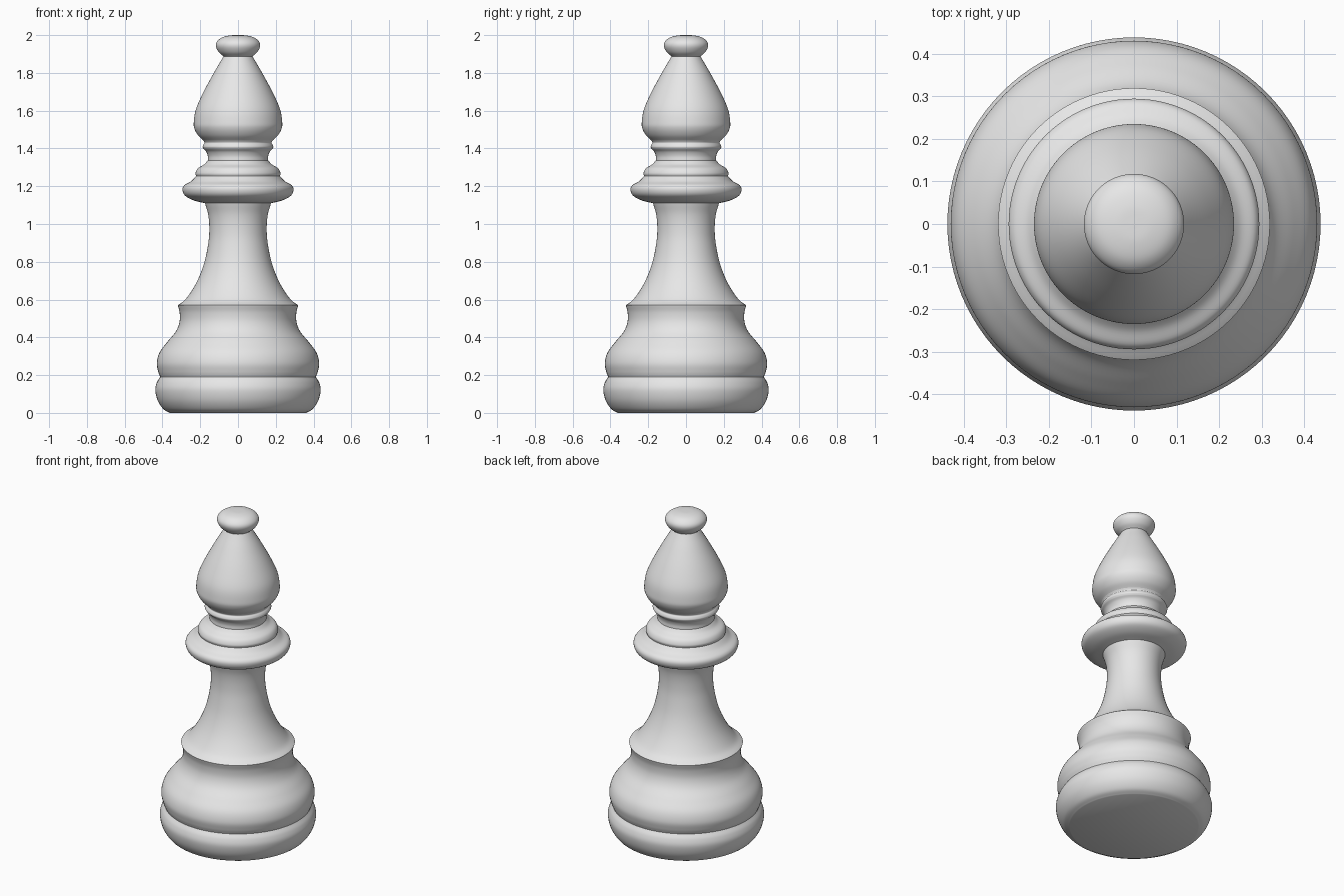
import bpy, bmesh, math
from mathutils import Vector

if "Cube" in bpy.data.objects:
    bpy.data.objects.remove(bpy.data.objects["Cube"])

SEGMENTS = 96
STEPS = 6

grey = bpy.data.materials.new("plain_grey")
grey.diffuse_color = (0.8, 0.8, 0.8, 1)
grey.use_nodes = True
grey.node_tree.nodes["Principled BSDF"].inputs["Base Color"].default_value = grey.diffuse_color


def smooth_curve(pts):
    """Catmull-Rom curve through (radius, height) points."""
    p = [Vector(q) for q in pts]
    p = [2 * p[0] - p[1]] + p + [2 * p[-1] - p[-2]]
    out = []
    for a, b, c, d in zip(p, p[1:], p[2:], p[3:]):
        for i in range(STEPS):
            t = i / STEPS
            out.append(0.5 * (2 * b + (c - a) * t + (2 * a - 5 * b + 4 * c - d) * t * t
                              + (3 * b - a - 3 * c + d) * t ** 3))
    return out + [p[-2]]


def lathe(name, *sections):
    """Spin smooth sections about z; creases stay where sections meet."""
    bm = bmesh.new()
    for pts in sections:
        curve = smooth_curve(pts) if len(pts) > 2 else [Vector(q) for q in pts]
        verts = [bm.verts.new((max(q.x, 0), 0, q.y)) for q in curve]
        edges = [bm.edges.new(e) for e in zip(verts, verts[1:])]
        bmesh.ops.spin(bm, geom=verts + edges, cent=(0, 0, 0), axis=(0, 0, 1),
                       angle=2 * math.pi, steps=SEGMENTS)
    bmesh.ops.remove_doubles(bm, verts=bm.verts, dist=0.0003)
    bmesh.ops.recalc_face_normals(bm, faces=bm.faces)
    # open shells: make sure the normals point away from the axis
    if sum((f.normal.x * f.calc_center_median().x + f.normal.y * f.calc_center_median().y)
           * f.calc_area() for f in bm.faces) < 0:
        bmesh.ops.reverse_faces(bm, faces=bm.faces)
    mesh = bpy.data.meshes.new(name)
    bm.to_mesh(mesh)
    bm.free()
    mesh.materials.append(grey)
    ob = bpy.data.objects.new(name, mesh)
    bpy.context.collection.objects.link(ob)
    bpy.ops.object.select_all(action='DESELECT')
    ob.select_set(True)
    bpy.context.view_layer.objects.active = ob
    bpy.ops.object.shade_smooth_by_angle(angle=math.radians(28))


# Foot ring and bulging base
lathe("base",
      [(0, 0), (0.36, 0)],
      [(0.36, 0), (0.395, 0.02), (0.425, 0.065), (0.438, 0.12), (0.43, 0.16), (0.412, 0.19)],
      [(0.412, 0.19), (0.423, 0.22), (0.43, 0.265), (0.415, 0.32), (0.375, 0.375),
       (0.33, 0.43), (0.31, 0.48), (0.309, 0.53), (0.319, 0.57)])

# Concave stem
lathe("stem",
      [(0.319, 0.57), (0.275, 0.605), (0.22, 0.69), (0.18, 0.79), (0.157, 0.90),
       (0.152, 0.98), (0.158, 1.05), (0.175, 1.11)])

# Wide collar with a smaller ring on top
lathe("collar",
      [(0.175, 1.11), (0.235, 1.125), (0.28, 1.15), (0.294, 1.18), (0.285, 1.205),
       (0.25, 1.225), (0.222, 1.253)],
      [(0.222, 1.253), (0.225, 1.27), (0.212, 1.295), (0.18, 1.315), (0.16, 1.337)])

# Neck with a small bead
lathe("neck",
      [(0.16, 1.337), (0.16, 1.36), (0.168, 1.382), (0.182, 1.397)],
      [(0.182, 1.397), (0.187, 1.408), (0.183, 1.42), (0.177, 1.43), (0.183, 1.442)])

# Teardrop head
lathe("head",
      [(0.183, 1.442), (0.212, 1.47), (0.231, 1.505), (0.234, 1.54), (0.222, 1.61),
       (0.182, 1.70), (0.128, 1.80), (0.093, 1.86), (0.077, 1.888)])

# Finial knob
lathe("finial",
      [(0.077, 1.888), (0.102, 1.91), (0.117, 1.94), (0.112, 1.965), (0.086, 1.987),
       (0.045, 1.998), (0, 2.0)])
